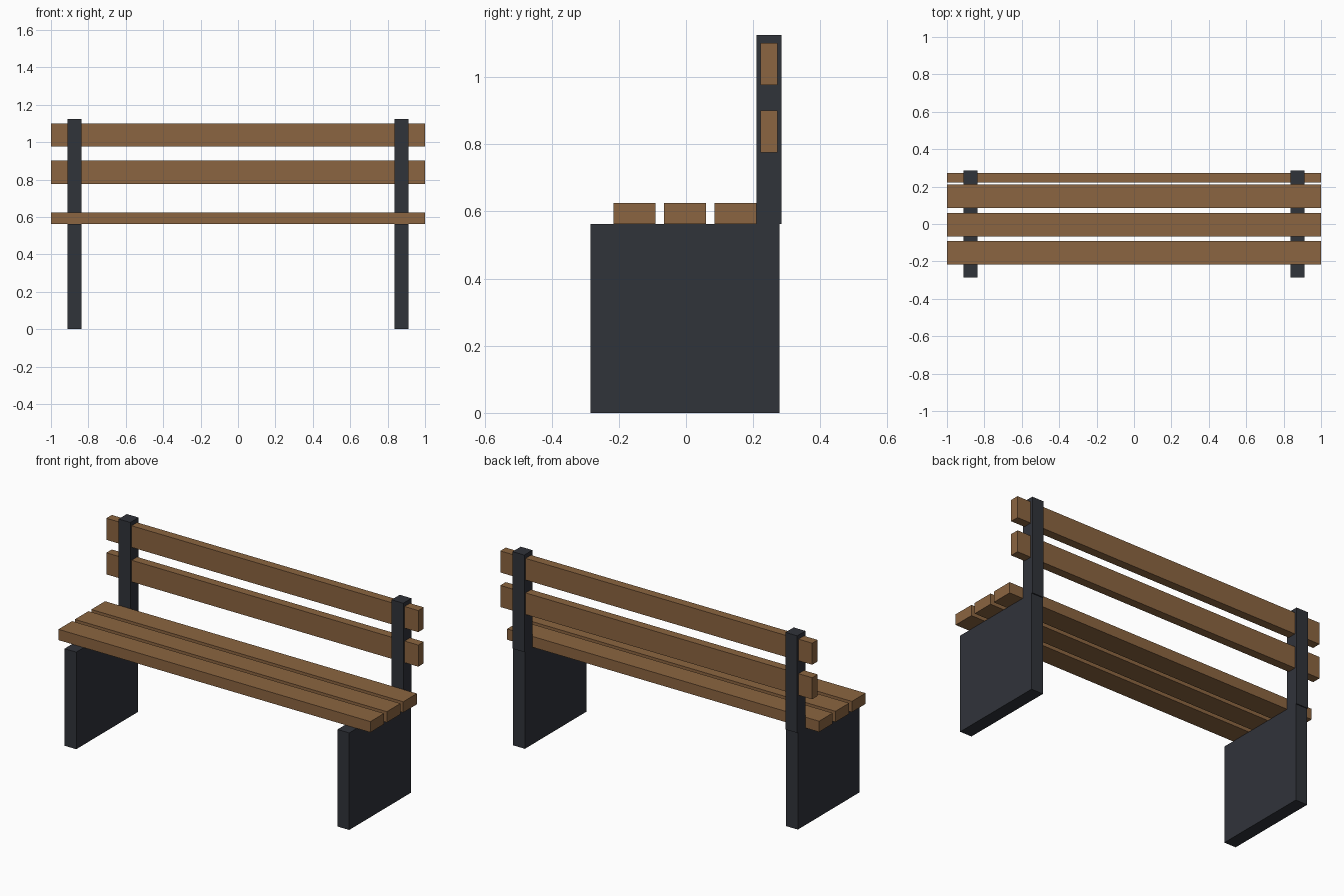
import bpy

if "Cube" in bpy.data.objects:
    bpy.data.objects.remove(bpy.data.objects["Cube"])


def material(name, color):
    mat = bpy.data.materials.new(name)
    mat.diffuse_color = color
    mat.use_nodes = True
    mat.node_tree.nodes["Principled BSDF"].inputs["Base Color"].default_value = mat.diffuse_color
    return mat


WOOD = material("wood", (0.26, 0.13, 0.052, 1))
METAL = material("dark_metal", (0.03, 0.033, 0.042, 1))


def box(name, x, y, z, mat):
    """Box from (min, max) ranges on each axis."""
    ranges = (x, y, z)
    bpy.ops.mesh.primitive_cube_add(size=1, location=[(a + b) / 2 for a, b in ranges])
    obj = bpy.context.object
    obj.name = name
    obj.scale = [b - a for a, b in ranges]
    bpy.ops.object.transform_apply(location=False, rotation=False, scale=True)
    obj.data.materials.append(mat)
    return obj


SEAT_Z = 0.5625
LENGTH = (-1, 1)

# Side panels and back posts
for side, cx in (("left", -0.875), ("right", 0.875)):
    x = (cx - 0.0375, cx + 0.0375)
    box(f"{side}_leg_panel", x, (-0.285, 0.279), (0, SEAT_Z), METAL)
    box(f"{side}_back_post", x, (0.21, 0.285), (SEAT_Z, 1.125), METAL)

# Seat slats
for i in range(3):
    y = -0.216 + i * 0.1505
    box(f"seat_slat_{i + 1}", LENGTH, (y, y + 0.125), (SEAT_Z, 0.625), WOOD)

# Backrest slats running through the posts
for i, z in enumerate((0.776, 0.976)):
    box(f"back_slat_{i + 1}", LENGTH, (0.2225, 0.2725), (z, z + 0.125), WOOD)
